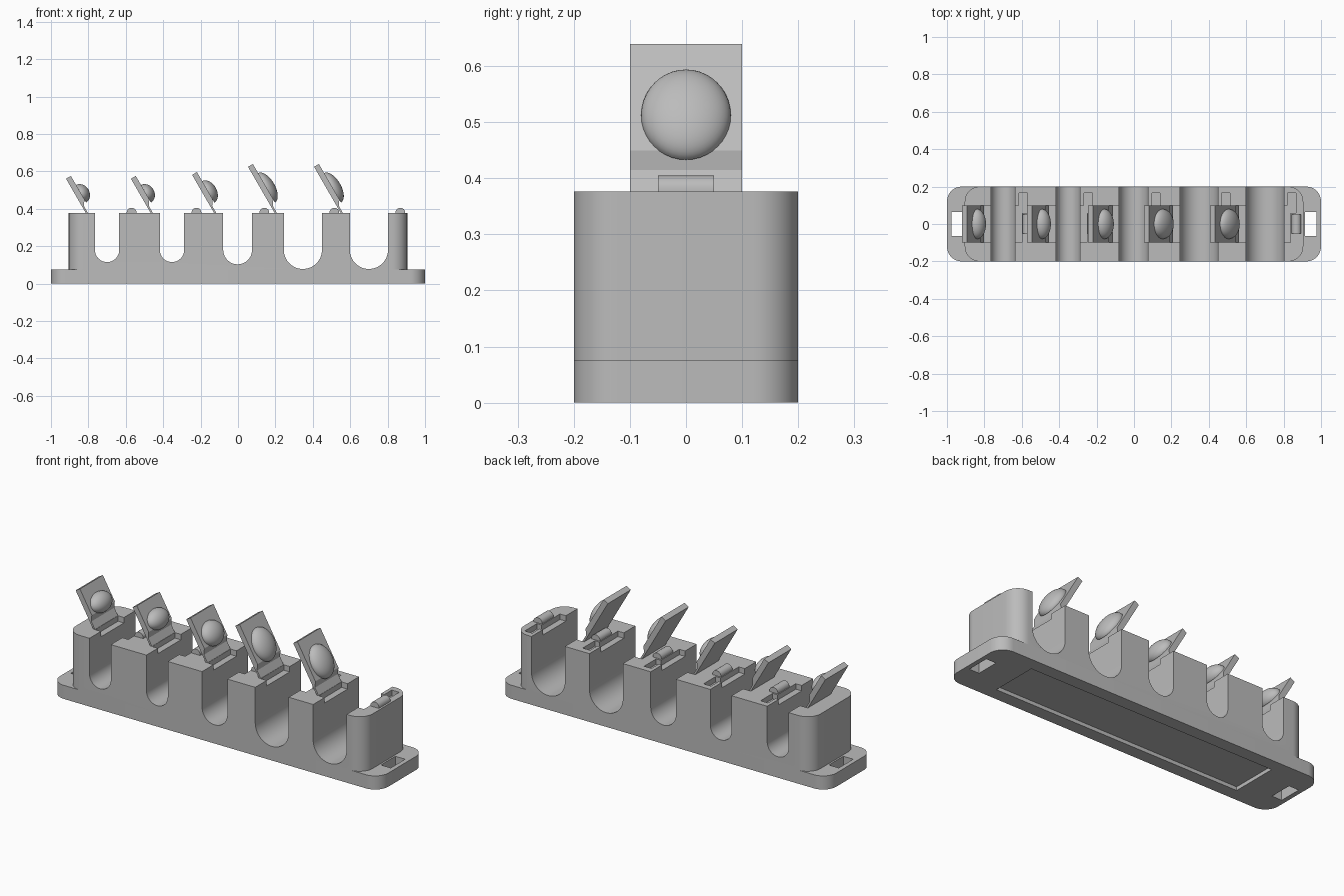
import bpy, bmesh, math
from mathutils import Matrix, Vector

old = bpy.data.objects.get("Cube")
if old:
    bpy.data.objects.remove(old, do_unlink=True)

GREY = (0.5, 0.5, 0.5, 1)
mat = bpy.data.materials.new("grey_plastic")
mat.use_nodes = True
mat.diffuse_color = GREY
mat.node_tree.nodes["Principled BSDF"].inputs["Base Color"].default_value = GREY

TOP, BASE_TOP, HALF_Y = 0.376, 0.075, 0.2
LID_T, LID_Y = 0.03, 0.1
# channel centre and radius
CHANNELS = [(-0.70, 0.065), (-0.353, 0.065), (-0.002, 0.077), (0.347, 0.102), (0.70, 0.102)]


def make(name, bm, matrix=Matrix()):
    bmesh.ops.recalc_face_normals(bm, faces=bm.faces)
    me = bpy.data.meshes.new(name)
    bm.to_mesh(me)
    bm.free()
    me.transform(matrix)
    me.materials.append(mat)
    ob = bpy.data.objects.new(name, me)
    bpy.context.collection.objects.link(ob)
    return ob


def prism(name, pts, vec, matrix=Matrix()):
    """Extrude a closed outline of 3D points along a vector."""
    bm = bmesh.new()
    face = bm.faces.new([bm.verts.new(p) for p in pts])
    ext = bmesh.ops.extrude_face_region(bm, geom=[face])
    bmesh.ops.translate(bm, vec=vec, verts=[v for v in ext["geom"] if isinstance(v, bmesh.types.BMVert)])
    return make(name, bm, matrix)


def box(name, x0, x1, y0, y1, z0, z1):
    return prism(name, [(x0, y0, z0), (x1, y0, z0), (x1, y1, z0), (x0, y1, z0)], (0, 0, z1 - z0))


def rounded_slab(name, hx, hy, r, z0, z1):
    pts = []
    for i, (sx, sy) in enumerate([(1, 1), (-1, 1), (-1, -1), (1, -1)]):
        for k in range(13):
            a = math.radians(90 * i + 7.5 * k)
            pts.append((sx * (hx - r) + r * math.cos(a), sy * (hy - r) + r * math.sin(a), z0))
    return prism(name, pts, (0, 0, z1 - z0))


def cut(target, cutter):
    bpy.context.view_layer.objects.active = target
    mod = target.modifiers.new("cut", "BOOLEAN")
    mod.operation, mod.solver, mod.object = "DIFFERENCE", "EXACT", cutter
    bpy.ops.object.modifier_apply(modifier=mod.name)
    bpy.data.objects.remove(cutter, do_unlink=True)


def smooth(ob):
    bpy.ops.object.select_all(action="DESELECT")
    ob.select_set(True)
    bpy.context.view_layer.objects.active = ob
    bpy.ops.object.shade_smooth_by_angle(angle=math.radians(30))


# Mounting plate with screw slots and a shallow underside pocket
base = rounded_slab("base_plate", 1.0, HALF_Y, 0.08, 0, BASE_TOP)
for s in (-1, 1):
    cut(base, box("slot", s * 0.945 - 0.03, s * 0.945 + 0.03, -0.063, 0.063, -0.1, 0.2))
cut(base, box("pocket", -0.75, 0.75, -0.13, 0.13, -0.1, 0.02))
smooth(base)

# Body with round-bottomed cable channels and lid recesses
body = rounded_slab("body", 0.905, HALF_Y, 0.08, BASE_TOP, TOP)
for cx, r in CHANNELS:
    arc = [(cx + r * math.cos(a), -0.3, 0.18 + r * math.sin(a))
           for a in [math.pi + math.pi * k / 32 for k in range(33)]]
    cut(body, prism("channel", arc + [(cx + r, -0.3, 0.6), (cx - r, -0.3, 0.6)], (0, 0.6, 0)))
    floor = TOP - LID_T
    # hinge recess, lid tip recess and finger notch
    cut(body, box("recess", cx - r - 0.036, cx - r + 0.02, -LID_Y, LID_Y, floor, 0.5))
    cut(body, box("recess", cx + r - 0.02, cx + r + 0.036, -LID_Y, LID_Y, floor, 0.5))
    cut(body, box("notch", cx + r + 0.02, cx + r + 0.065, 0.06, 0.165, floor, 0.5))
smooth(body)

# Lids opened at sixty degrees, each with a cushion dome and a latch bar
for i, (cx, r) in enumerate(CHANNELS, 1):
    u = Vector((-0.5, 0, math.sqrt(0.75)))
    n = Vector((math.sqrt(0.75), 0, 0.5))
    y = n.cross(u)
    frame = Matrix((u, y, n)).transposed().to_4x4()
    frame.translation = (cx - r - 0.048, 0, TOP)
    length = 2 * r + 0.083
    side = [(-0.005, 0), (length, 0), (length, LID_T), (0.068, LID_T), (0.039, 0.01), (-0.005, 0.01)]
    prism(f"lid_{i}", [(s, -LID_Y, t) for s, t in side], (0, 2 * LID_Y, 0), frame)

    bm = bmesh.new()
    bmesh.ops.create_uvsphere(bm, u_segments=40, v_segments=24, radius=1)
    bmesh.ops.delete(bm, geom=[v for v in bm.verts if v.co.z < -0.01], context="VERTS")
    place = Matrix.Translation((r + 0.038, 0, LID_T - 0.001)) @ Matrix.Diagonal((r - 0.011, 0.08, 0.046, 1))
    smooth(make(f"lid_dome_{i}", bm, frame @ place))

    bx = cx + r + 0.066
    bar = [(bx + 0.026 * math.cos(a), -0.05, TOP + 0.004 + 0.025 * math.sin(a))
           for a in [math.pi * k / 12 for k in range(13)]]
    bar += [(bx - 0.026, -0.05, TOP - 0.01), (bx + 0.026, -0.05, TOP - 0.01)]
    smooth(prism(f"latch_bar_{i}", bar, (0, 0.1, 0)))
